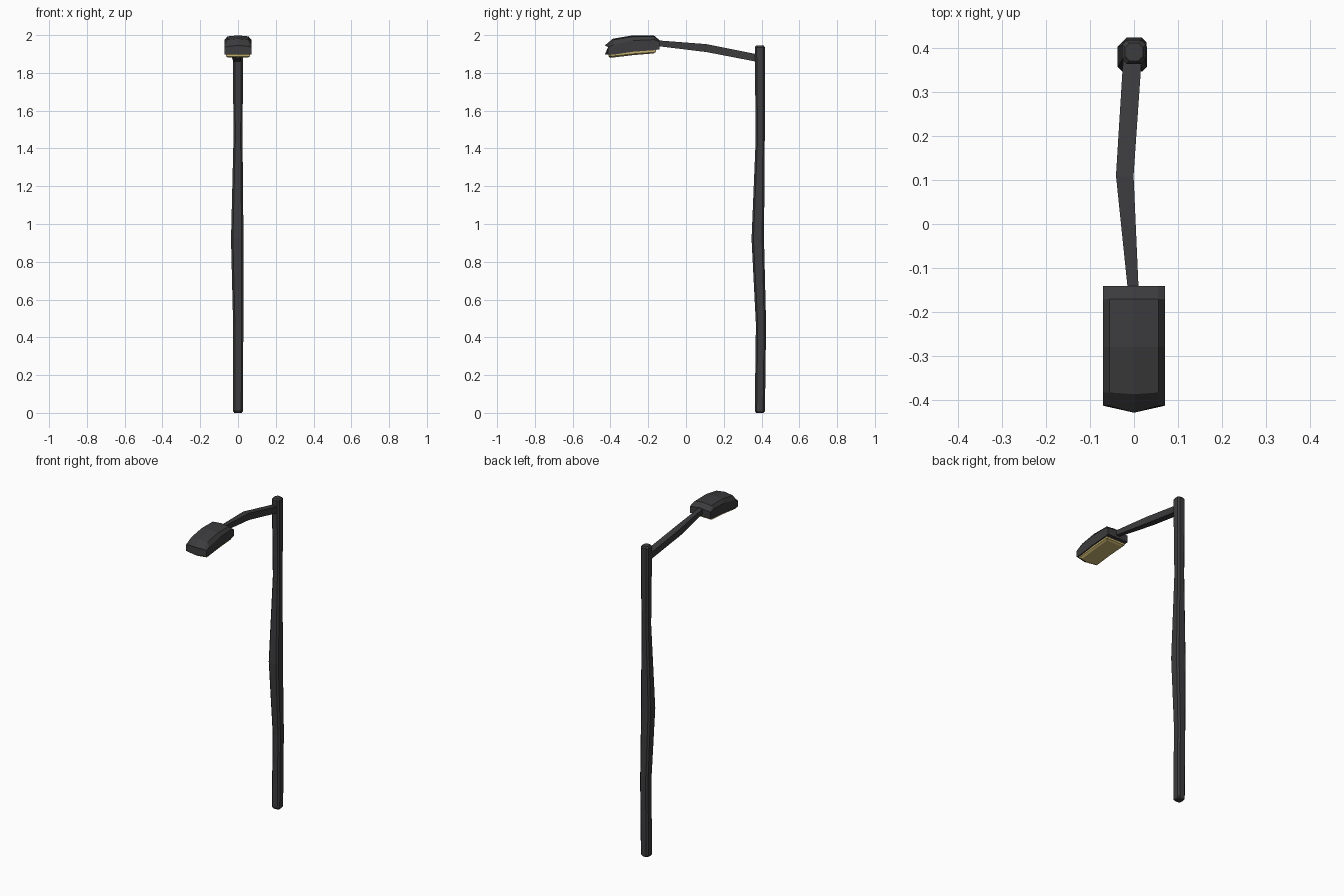
import bpy, bmesh

if "Cube" in bpy.data.objects:
    bpy.data.objects.remove(bpy.data.objects["Cube"])


def material(name, rgb):
    m = bpy.data.materials.new(name)
    m.diffuse_color = (*rgb, 1)
    m.use_nodes = True
    m.node_tree.nodes["Principled BSDF"].inputs["Base Color"].default_value = m.diffuse_color
    return m


dark = material("dark_metal", (0.045, 0.044, 0.047))
amber = material("amber_glass", (0.56, 0.44, 0.16))


def loft(name, rings, mat):
    """Skin a list of equal-length rings and cap both ends."""
    bm = bmesh.new()
    vs = [[bm.verts.new(p) for p in r] for r in rings]
    n = len(vs[0])
    for a, b in zip(vs, vs[1:]):
        for i in range(n):
            j = (i + 1) % n
            bm.faces.new((a[i], a[j], b[j], b[i]))
    bm.faces.new(vs[0][::-1])
    bm.faces.new(vs[-1])
    bmesh.ops.recalc_face_normals(bm, faces=bm.faces)
    me = bpy.data.meshes.new(name)
    bm.to_mesh(me)
    bm.free()
    me.materials.append(mat)
    ob = bpy.data.objects.new(name, me)
    bpy.context.collection.objects.link(ob)
    return ob


# Pole: chamfered square section, slightly crooked along its height
def octagon(x, y, z, h, c=0.01):
    k = h - c
    pts = [(-k, -h), (k, -h), (h, -k), (h, k), (k, h), (-k, h), (-h, k), (-h, -k)]
    return [(x + u, y + v, z) for u, v in pts]


pole_path = [  # x, y, z, half width
    (0, 0.391, 0, 0.020), (0, 0.391, 0.010, 0.027),
    (0.001, 0.397, 0.47, 0.027), (-0.004, 0.380, 0.92, 0.033),
    (0, 0.393, 1.45, 0.024), (0, 0.391, 1.935, 0.027), (0, 0.391, 1.945, 0.020)]
loft("pole", [octagon(*p) for p in pole_path], dark)

# Arm: bent square bar from the pole into the lamp head
arm_path = [  # x, y, z, half width, half height
    (-0.003, 0.385, 1.877, 0.021, 0.020), (-0.021, 0.11, 1.931, 0.020, 0.021),
    (-0.001, -0.16, 1.958, 0.012, 0.015)]
loft("arm", [[(x - w, y, z - h), (x + w, y, z - h), (x + w, y, z + h), (x - w, y, z + h)]
             for x, y, z, w, h in arm_path], dark)


# Lamp head: ridged housing with a bevelled rim and pointed nose
def housing(y, zb, zm, zt, nose=0.0, top_in=0.0):
    t = y + top_in
    return [(-0.071, y, zb), (-0.071, y, zm), (-0.056, t, zt), (0, t - nose, zt + 0.006),
            (0.056, t, zt), (0.071, y, zm), (0.071, y, zb), (0, y - nose, zb)]


loft("lamp_housing", [
    housing(-0.141, 1.925, 1.966, 1.968),
    housing(-0.170, 1.920, 1.976, 1.992),
    housing(-0.280, 1.912, 1.971, 1.993),
    housing(-0.383, 1.897, 1.951, 1.975, 0.004),
    housing(-0.413, 1.898, 1.936, 1.940, 0.016)], dark)


# Lamp glass: shallow bevelled tray following the underside
def tray(inset, drop):
    w, i = 0.064 - inset, inset
    pts = [(-w, -0.160 - i, 1.924), (0, -0.160 - i, 1.924), (w, -0.160 - i, 1.924),
           (w, -0.280, 1.915), (w, -0.400 + i, 1.902),
           (0, -0.411 + i, 1.901), (-w, -0.400 + i, 1.902), (-w, -0.280, 1.915)]
    return [(x, y, z - drop) for x, y, z in pts]


loft("lamp_glass", [tray(0, 0), tray(0, 0.014), tray(0.012, 0.021)], amber)
